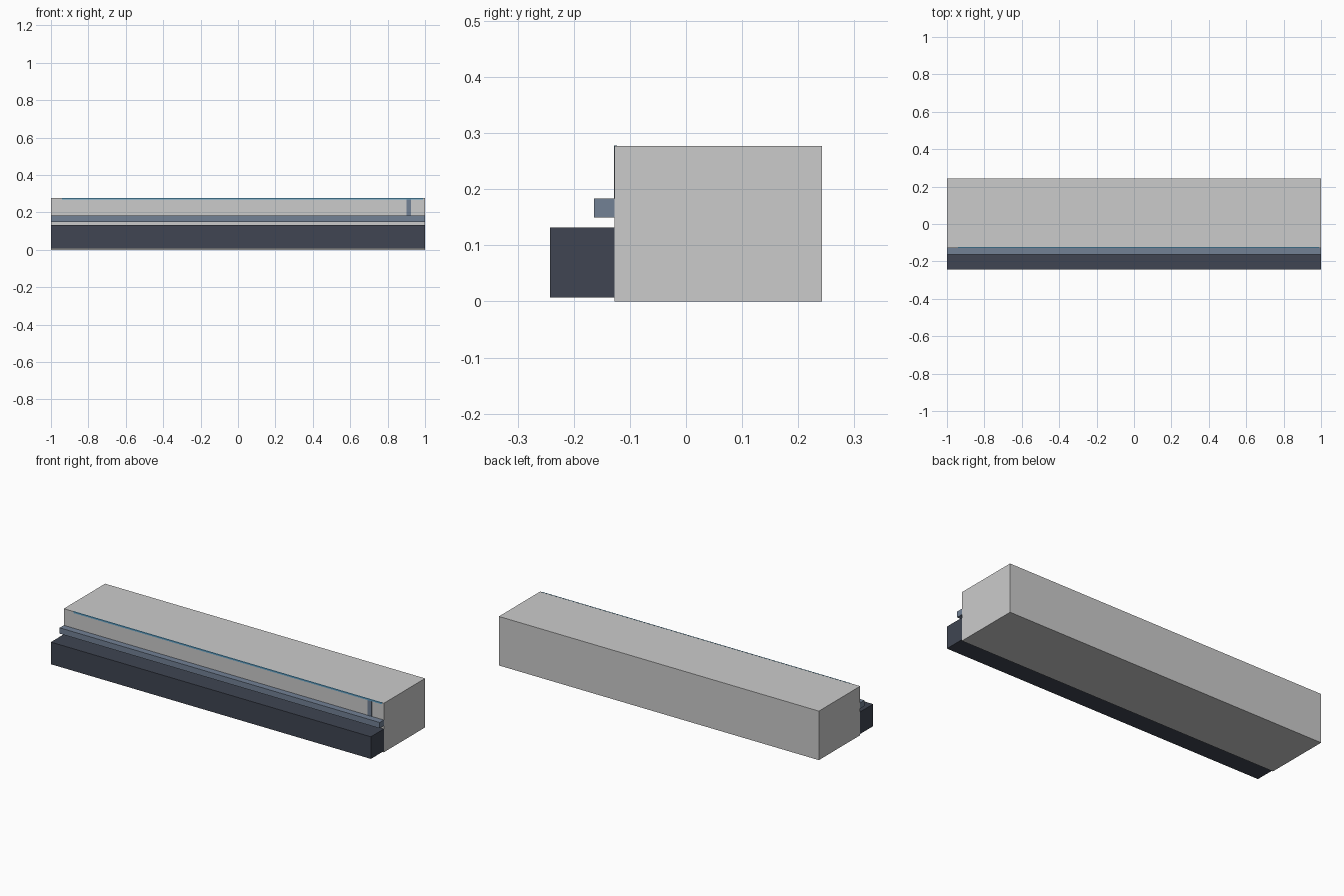
import bpy
import bmesh
from mathutils import Matrix, Vector

if "Cube" in bpy.data.objects:
    bpy.data.objects.remove(bpy.data.objects["Cube"])


def material(name, rgb):
    m = bpy.data.materials.new(name)
    m.diffuse_color = (*rgb, 1.0)
    m.use_nodes = True
    m.node_tree.nodes["Principled BSDF"].inputs["Base Color"].default_value = m.diffuse_color
    return m


def box(name, lo, hi, mat=None):
    lo, hi = Vector(lo), Vector(hi)
    bm = bmesh.new()
    bmesh.ops.create_cube(bm, size=1.0, matrix=Matrix.Translation((lo + hi) / 2)
                          @ Matrix.Diagonal((*(hi - lo), 1.0)))
    mesh = bpy.data.meshes.new(name)
    bm.to_mesh(mesh)
    bm.free()
    obj = bpy.data.objects.new(name, mesh)
    bpy.context.collection.objects.link(obj)
    if mat:
        mesh.materials.append(mat)
    return obj


dark = material("dark_slate", (0.05, 0.06, 0.085))
steel = material("blue_grey", (0.17, 0.22, 0.30))
blue = material("light_blue", (0.12, 0.38, 0.60))

FRONT = -0.127   # front face of the main block
TOP = 0.277

# Main block
box("main_block", (-1, FRONT, 0), (1, 0.242, TOP))

# Low step in front, just clear of the ground
box("front_step", (-1, -0.242, 0.007), (1, FRONT, 0.132), dark)

# Narrow ledge above the step
box("front_ledge", (-1, -0.164, 0.15), (1, FRONT, 0.183), steel)

# Nearly flush light trim: top edge line and one upright
box("edge_trim", (-0.94, FRONT - 0.001, TOP - 0.008), (0.99, FRONT + 0.004, TOP + 0.0005), blue)
box("upright_trim", (0.90, FRONT - 0.001, 0.183), (0.925, FRONT + 0.004, TOP - 0.008), steel)
